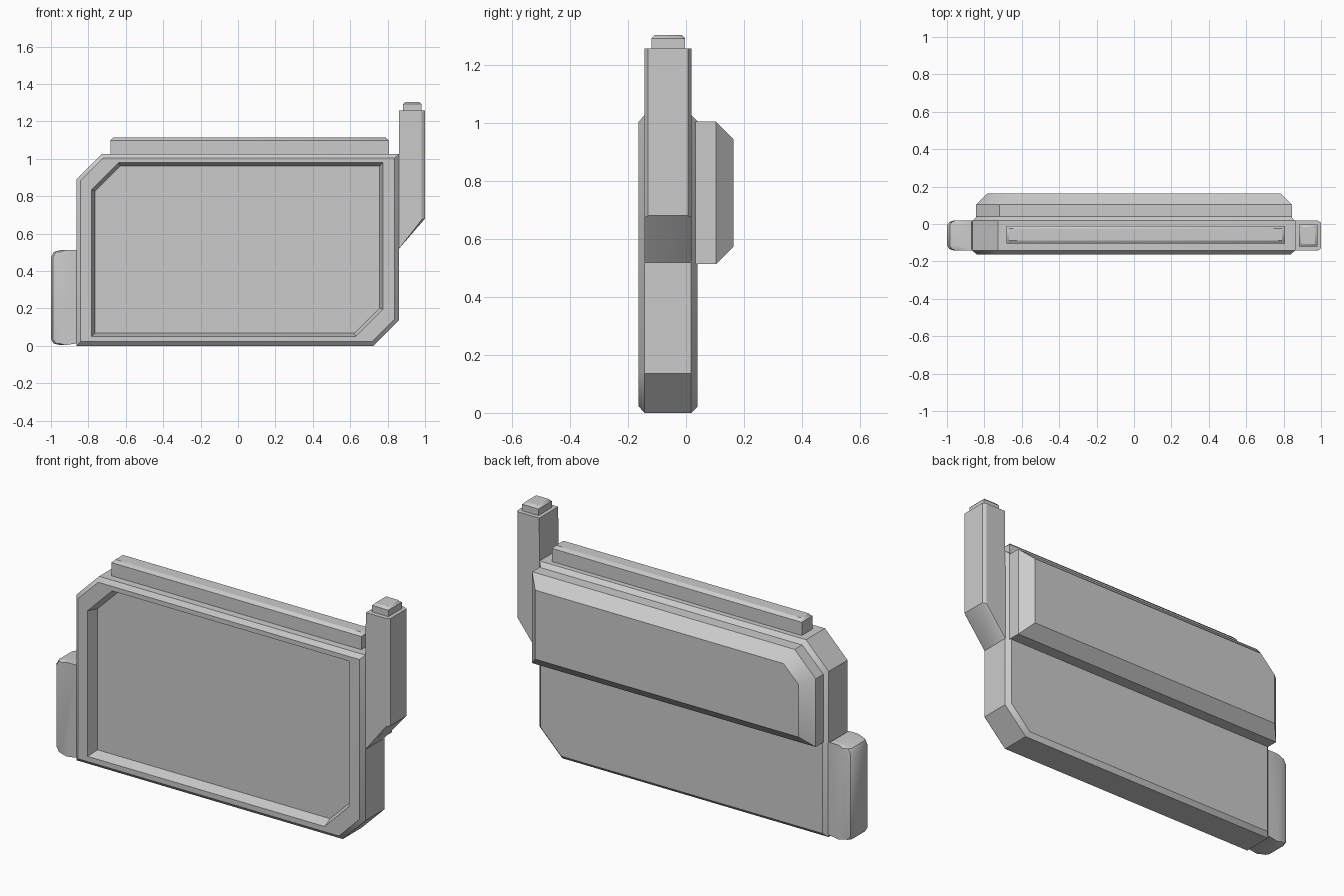
import bpy, bmesh
from mathutils import Vector

if "Cube" in bpy.data.objects:
    bpy.data.objects.remove(bpy.data.objects["Cube"])


def inset(pts, d):
    """Offset a counter-clockwise (x, z) polygon inwards by d."""
    out = []
    for i, p in enumerate(pts):
        p = Vector(p)
        a = (p - Vector(pts[i - 1])).normalized()
        b = (Vector(pts[(i + 1) % len(pts)]) - p).normalized()
        na, nb = Vector((-a.y, a.x)), Vector((-b.y, b.x))
        out.append(tuple(p + (na + nb) * d / (1 + na.dot(nb))))
    return out


def loft(name, rings):
    """Skin a list of (y, profile) rings and close both ends."""
    bm = bmesh.new()
    loops = [[bm.verts.new((x, y, z)) for x, z in pts] for y, pts in rings]
    n = len(loops[0])
    for a, b in zip(loops, loops[1:]):
        for i in range(n):
            j = (i + 1) % n
            bm.faces.new((a[i], a[j], b[j], b[i]))
    bm.faces.new(loops[0])
    bm.faces.new(loops[-1])
    bmesh.ops.recalc_face_normals(bm, faces=bm.faces)
    mesh = bpy.data.meshes.new(name)
    bm.to_mesh(mesh)
    bm.free()
    ob = bpy.data.objects.new(name, mesh)
    bpy.context.collection.objects.link(ob)
    bpy.context.view_layer.objects.active = ob
    ob.select_set(True)
    bpy.ops.object.shade_smooth_by_angle(angle=0.55)
    ob.select_set(False)
    return ob


def cut_rect(x0, x1, z0, z1, c):
    """Rectangle with its upper-left and lower-right corners cut."""
    return [(x0, z0), (x1 - c, z0), (x1, z0 + c),
            (x1, z1), (x0 + c, z1), (x0, z1 - c)]


def bar(name, x0, x1, y0, y1, z0, z1, c):
    """Block with a chamfered top rim."""
    full = [(x0, z0), (x1, z0), (x1, z1 - c), (x1 - c, z1), (x0 + c, z1), (x0, z1 - c)]
    low = [(x0, z0), (x1, z0), (x1, z1 - c), (x1 - c, z1 - c), (x0 + c, z1 - c), (x0, z1 - c)]
    return loft(name, [(y0, low), (y0 + c, full), (y1 - c, full), (y1, low)])


# Casing with chamfered rim and recessed screen
case = cut_rect(-0.863, 0.86, 0.0, 1.027, 0.135)
screen = cut_rect(-0.782, 0.775, 0.05, 0.98, 0.145)
loft("casing", [
    (0.04, inset(case, 0.022)), (0.018, case), (-0.143, case),
    (-0.163, inset(case, 0.022)), (-0.163, screen), (-0.105, inset(screen, 0.018))])

# Raised housing on the upper back
back = [(-0.845, 0.513), (0.845, 0.513), (0.845, 1.005), (-0.72, 1.005), (-0.845, 0.88)]
loft("back_housing", [(0.02, back), (0.103, back), (0.163, inset(back, 0.06))])

# Strip along the top edge
bar("top_strip", -0.683, 0.807, -0.103, -0.01, 1.0, 1.113, 0.015)

# Side grip, rounded towards its outer edge
grip = [(-0.85, 0.015), (-0.85, 0.505), (-0.865, 0.505), (-0.87, 0.512), (-0.95, 0.512),
        (-0.985, 0.502), (-1.0, 0.475), (-1.0, 0.035), (-0.985, 0.012), (-0.95, 0.004)]


def narrowed(s):
    return [(-0.85 + (x + 0.85) * s, z) for x, z in grip]


loft("side_grip", [(-0.143, narrowed(0.74)), (-0.133, narrowed(0.92)), (-0.115, grip),
                   (-0.007, grip), (0.01, narrowed(0.92)), (0.02, narrowed(0.74))])

# Antenna with chamfered outer edges and a small cap
def mast(c):
    return [(0.857, 0.515), (1.0 - c, 0.68 - c * 0.3), (1.0 - c, 1.257), (0.862, 1.257)]


loft("antenna", [(-0.143, mast(0.018)), (-0.131, mast(0)), (0.007, mast(0)), (0.019, mast(0.018))])
bar("antenna_cap", 0.882, 0.98, -0.119, -0.004, 1.24, 1.304, 0.012)
